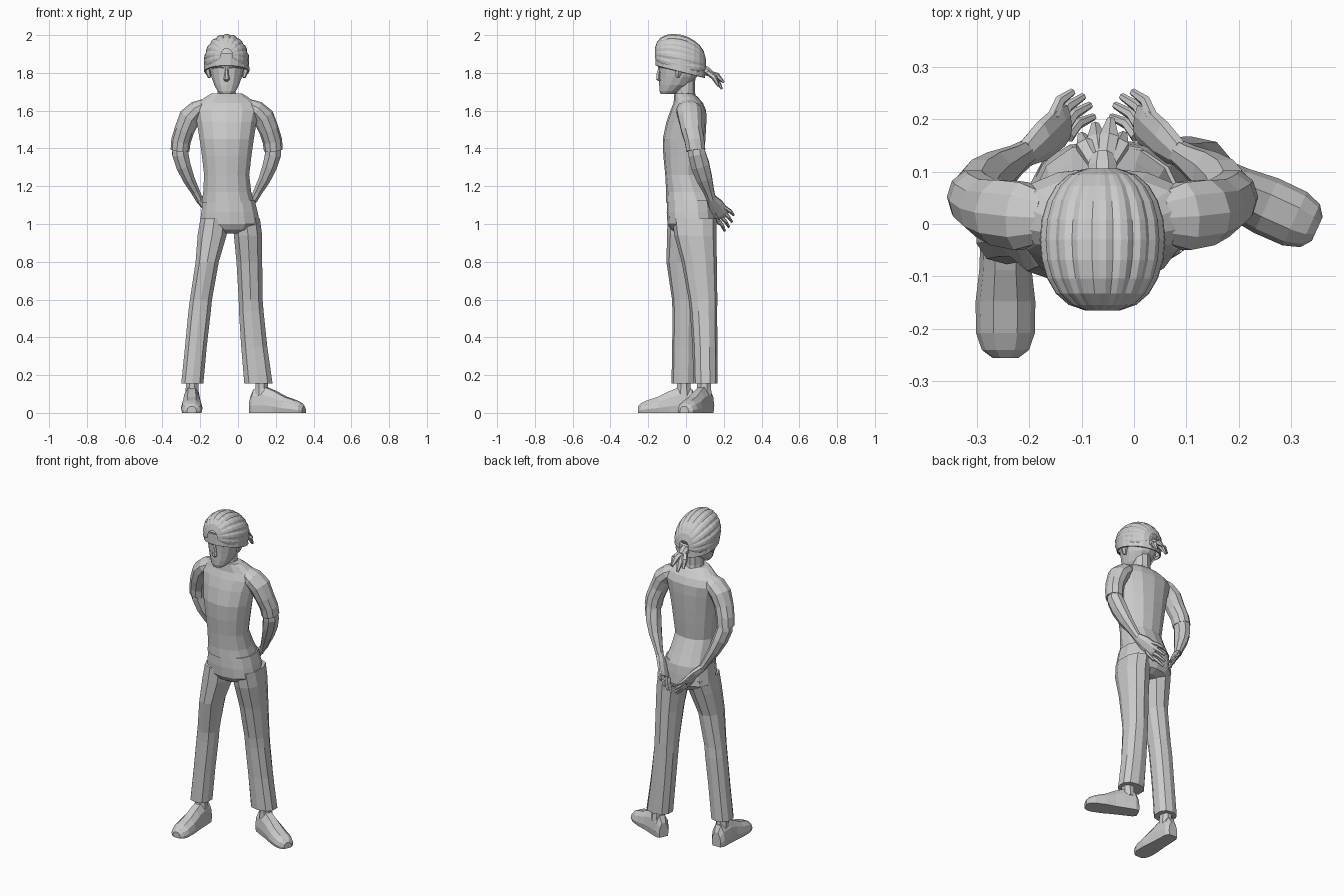
import bpy, bmesh, math
from mathutils import Vector as V

CX = -0.06  # body centre line


def finish(name, bm):
    bmesh.ops.recalc_face_normals(bm, faces=bm.faces)
    me = bpy.data.meshes.new(name)
    bm.to_mesh(me)
    bm.free()
    ob = bpy.data.objects.new(name, me)
    bpy.context.collection.objects.link(ob)
    return ob


def skin(name, rings, caps=True):
    """Join successive closed rings of points with quads."""
    bm = bmesh.new()
    vs = [[bm.verts.new(p) for p in r] for r in rings]
    n = len(vs[0])
    for a, b in zip(vs, vs[1:]):
        for i in range(n):
            j = (i + 1) % n
            bm.faces.new((a[i], a[j], b[j], b[i]))
    if caps:
        bm.faces.new(vs[0])
        bm.faces.new(vs[-1])
    return finish(name, bm)


def oval(c, u, v, n, power=1.0):
    out = []
    for i in range(n):
        a = 2 * math.pi * (i + 0.5) / n
        k, s = math.cos(a), math.sin(a)
        out.append(c + u * math.copysign(abs(k) ** power, k) + v * math.copysign(abs(s) ** power, s))
    return out


def stack(name, rows, n=12, power=1.0, turn=0):
    """Level rings: z, x, y, half width, half depth."""
    u, v = V((math.cos(turn), math.sin(turn), 0)), V((-math.sin(turn), math.cos(turn), 0))
    return skin(name, [oval(V((x, y, z)), u * rx, v * ry, n, power) for z, x, y, rx, ry in rows])


def tube(name, rows, n=8, wide=(0, 1, 0)):
    """Rings square to a path: x, y, z, half size along 'wide', half size across it."""
    pts = [V(r[:3]) for r in rows]
    rings = []
    for i, r in enumerate(rows):
        t = (pts[min(i + 1, len(pts) - 1)] - pts[max(i - 1, 0)]).normalized()
        u = V(wide)
        u = (u - t * u.dot(t)).normalized()
        rings.append(oval(pts[i], u * r[3], t.cross(u) * r[4], n))
    return skin(name, rings)


# shirt
stack("shirt", [(1.115, -0.053, 0.025, .142, .132), (1.17, -0.057, 0.012, .130, .117),
                (1.26, CX, -0.012, .122, .098), (1.36, CX, -0.012, .134, .108),
                (1.45, CX, -0.01, .147, .113), (1.54, CX, 0.002, .162, .106),
                (1.60, CX, 0.012, .178, .095), (1.64, CX, 0.012, .158, .078),
                (1.672, CX, 0.0, .115, .063), (1.69, CX, -0.012, .085, .05)], 14, .9)
stack("neck", [(1.64, CX, 0.0, .062, .06), (1.70, CX, -0.005, .05, .052),
               (1.79, CX, -0.01, .05, .06)], 10)

# trousers
stack("trouser_hips", [(1.125, -0.048, 0.025, .14, .125), (1.06, -0.045, 0.028, .153, .130),
                       (1.0, -0.043, 0.032, .163, .130), (.97, -0.04, 0.035, .13, .115),
                       (.95, -0.035, 0.035, .06, .08)], 14, .85)
stack("right_trouser_leg", [(1.03, -.125, .02, .077, .118), (.94, -.137, .005, .08, .105),
                            (.8, -.163, -.018, .064, .086), (.6, -.196, -.01, .061, .064),
                            (.54, -.203, -.008, .062, .064), (.35, -.223, -.01, .06, .063),
                            (.155, -.242, -.013, .061, .064)], 10, .85)
stack("left_trouser_leg", [(1.03, .042, .045, .077, .118), (.94, .053, .05, .078, .112),
                           (.8, .06, .07, .071, .093), (.6, .067, .09, .066, .076),
                           (.54, .07, .093, .068, .072), (.35, .086, .1, .072, .066),
                           (.155, .108, .103, .078, .064)], 10, .85)


# shoes: distance from heel, half width, height
def shoe(side, heel, direction, ankle):
    d = V(direction).normalized()
    w = V((-d.y, d.x, 0))
    rings = []
    for s, hw, h in [(0, .03, .085), (.02, .044, .125), (.09, .048, .135), (.14, .05, .115),
                     (.20, .057, .085), (.26, .056, .066), (.292, .045, .05), (.307, .025, .035)]:
        c = V(heel) + d * s
        prof = [(-.9, 0), (-1, .3), (-.85, .7), (-.4, 1), (.4, 1), (.85, .7), (1, .3), (.9, 0)]
        rings.append([c + w * a * hw + V((0, 0, b * h)) for a, b in prof])
    skin(side + "_shoe", rings)
    stack(side + "_ankle", [(.09, *ankle, .04, .045), (.135, *ankle, .036, .04),
                            (.2, *ankle, .036, .04)], 8)


shoe("right", (-.245, .052, 0), (0, -1, 0), (-.243, -.012))
shoe("left", (.07, .118, 0), (.91, -.415, 0), (.125, .095))

# arms, hands and fingers, mirrored about the body centre
for side, s in (("right", 1), ("left", -1)):
    def m(rows):
        return [(CX + s * (r[0] - CX), *r[1:]) for r in rows]

    tube(side + "_sleeve", m([(-.17, .012, 1.63, .05, .035), (-.215, .015, 1.605, .068, .05),
                              (-.255, .022, 1.565, .066, .058), (-.283, .03, 1.5, .058, .053),
                              (-.302, .045, 1.44, .054, .052), (-.307, .052, 1.39, .053, .05)]), 10)
    tube(side + "_forearm", m([(-.305, .05, 1.42, .046, .045), (-.306, .058, 1.37, .05, .046),
                               (-.29, .075, 1.31, .053, .042), (-.262, .097, 1.24, .045, .034),
                               (-.225, .122, 1.17, .03, .025), (-.205, .135, 1.13, .026, .021)]), 8)
    span = V((-s * .035, .045, .075))
    tube(side + "_hand", m([(-.207, .134, 1.135, .027, .021), (-.175, .158, 1.1, .043, .021),
                            (-.14, .187, 1.055, .047, .016), (-.128, .196, 1.042, .04, .012)]),
         8, tuple(span))
    for k in range(4):
        f = (k - 1.5) / 3
        reach = (.88, 1, 1, .85)[k]
        a, b = V((-.14, .185, 1.055)), V((-.09, .235, .998))
        b = a + (b - a) * reach
        sp = V((-.035, .045, .075))
        p, q = a + sp * f * .85, b + sp * f * 1.1
        mid = (p + q) / 2 + V((-.006, .006, 0))
        tube(f"{side}_finger_{k + 1}", m([(*p, .012, .012), (*mid, .011, .011), (*q, .007, .007)]),
             6, tuple(span))
    tube(side + "_thumb", m([(-.175, .15, 1.095, .016, .014), (-.145, .155, 1.04, .013, .012),
                             (-.12, .175, 1.0, .008, .008)]), 6)
    # ear
    tube(side + "_ear", m([(-.150, -.045, 1.775, .010, .009), (-.158, -.04, 1.80, .02, .014),
                           (-.163, -.035, 1.83, .026, .016), (-.16, -.035, 1.86, .018, .012)]), 6)

# head
stack("head", [(1.688, CX, -.098, .034, .036), (1.705, CX, -.085, .05, .055),
               (1.735, CX, -.062, .067, .08), (1.78, CX, -.042, .083, .1),
               (1.82, CX, -.036, .092, .108), (1.86, CX, -.03, .1, .122),
               (1.93, CX, -.03, .085, .1)], 14, .9)
# nose, brow and mouth
tube("nose", [(CX, -.136, 1.835, .008, .008), (CX, -.145, 1.79, .014, .011),
              (CX, -.146, 1.768, .014, .017), (CX, -.135, 1.758, .008, .012)], 6)
for s in (-1, 1):
    tube("brow", [(CX + s * .012, -.138, 1.832, .012, .008), (CX + s * .045, -.132, 1.836, .012, .009),
                  (CX + s * .075, -.105, 1.83, .01, .007)], 6)
tube("mouth", [(CX - .026, -.118, 1.73, .008, .004), (CX, -.128, 1.73, .012, .007),
               (CX + .026, -.118, 1.73, .008, .004)], 6)

# braided hair: ridged rows running from the forehead to the nape
bm = bmesh.new()
rows, steps, grid = 11, 10, []
for i in range(rows * 3 + 1):
    a = math.radians(-112 + 224 * i / (rows * 3))
    ridge = .955 if i % 3 == 0 else 1.0
    line = []
    for j in range(steps + 1):
        t = math.pi * (.05 + .9 * j / steps)
        r = math.sin(t) ** .72 * ridge
        y = -.03 - .137 * math.cos(t)
        z = 1.865 + .138 * r * math.cos(a) - .2 * (y + .03)
        line.append(bm.verts.new((CX + .12 * r * math.sin(a), y, z)))
    grid.append(line)
for a, b in zip(grid, grid[1:]):
    for j in range(steps):
        bm.faces.new((a[j], a[j + 1], b[j + 1], b[j]))
finish("braided_hair", bm)

# headband, sloping down to the back
n, loops = 18, []
for dz, k in ((-.035, .94), (-.033, 1.0), (.033, .99), (.035, .9)):
    ring = []
    for i in range(n):
        a = 2 * math.pi * i / n
        y = -.03 + .133 * k * math.sin(a)
        ring.append(V((CX + .12 * k * math.cos(a), y, 1.84 + dz - .25 * (y + .03))))
    loops.append(ring)
skin("headband", loops, False)

# knot and gathered tail
tube("tail_knot", [(CX, .085, 1.815, .03, .03), (CX, .11, 1.81, .03, .026),
                   (CX, .13, 1.797, .022, .02)], 8, (1, 0, 0))
for k, (dx, y, z) in enumerate([(-.04, .17, 1.735), (-.014, .19, 1.715), (.016, .2, 1.75), (.04, .172, 1.73)]):
    tube(f"tail_strand_{k + 1}", [(CX + dx * .3, .115, 1.803, .016, .013),
                                  (CX + dx * .8, (y + .13) / 2, (z + 1.8) / 2 + .01, .021, .016),
                                  (CX + dx, y, z, .008, .006)], 6, (1, 0, 0))
